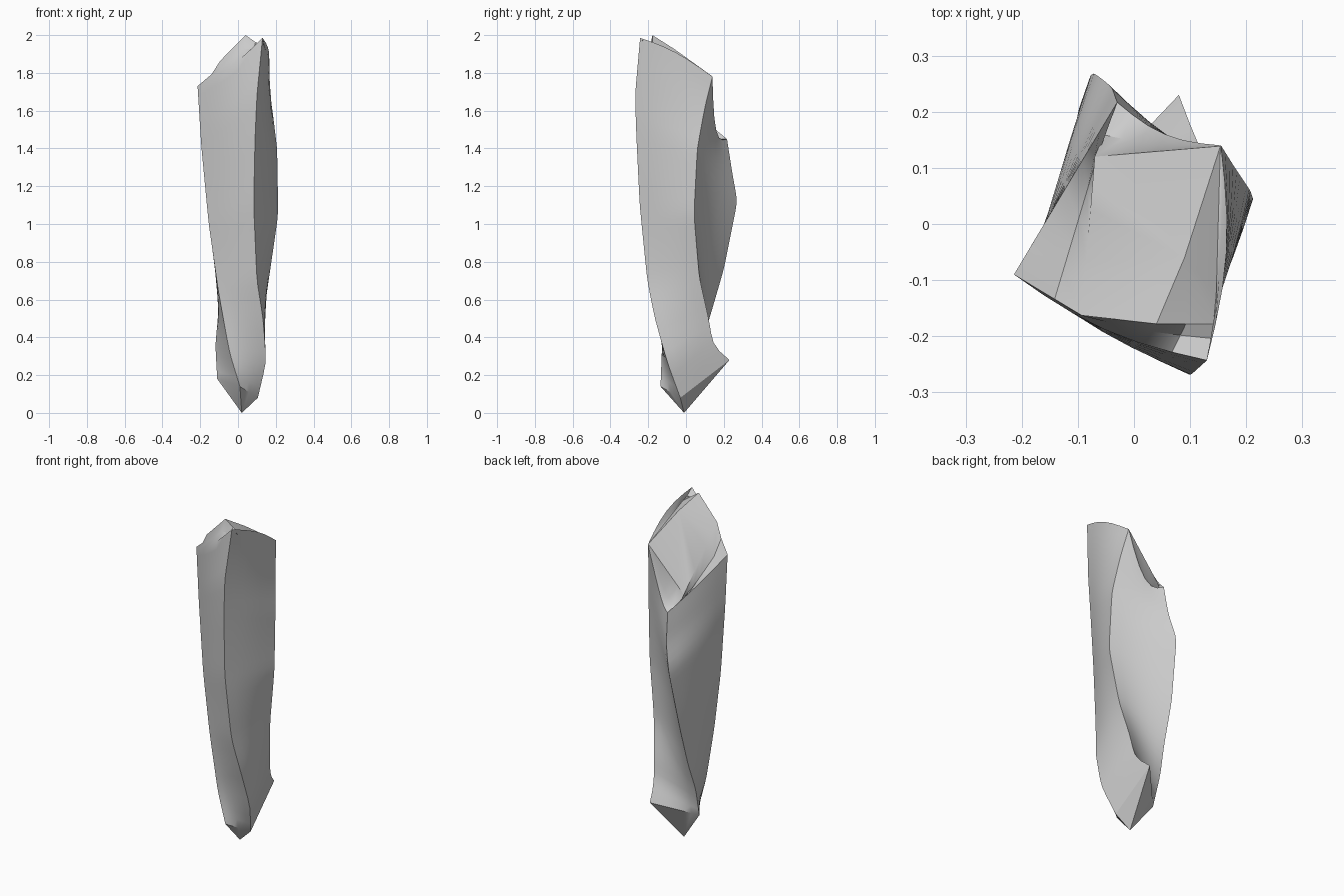
import bpy, bmesh, math
from mathutils import Vector

if "Cube" in bpy.data.objects:
    bpy.data.objects.remove(bpy.data.objects["Cube"], do_unlink=True)

ROWS, COLS = 32, 6

# Four long ridges of the shard, each listed from bottom to top
front_ridge = [(.105, -.03, .08), (.15, -.10, .27), (.133, -.165, .5), (.1, -.205, .7), (.083, -.245, 1.1),
               (.09, -.262, 1.45), (.1, -.27, 1.68), (.13, -.243, 1.985)]
right_ridge = [(.08, .23, .28), (.112, .145, .35), (.13, .12, .5), (.165, .07, .72), (.213, .042, 1.05),
               (.207, .06, 1.4), (.18, .1, 1.62), (.155, .14, 1.78)]
back_ridge = [(-.11, .03, .18), (-.12, .08, .36), (-.105, .13, .52), (-.1, .2, .76),
              (-.075, .272, 1.12), (-.04, .245, 1.27), (-.03, .217, 1.45)]
left_ridge = [(.01, -.135, .14), (-.045, -.128, .32), (-.105, -.12, .65), (-.155, -.11, 1.0),
              (-.195, -.095, 1.42), (-.214, -.09, 1.73)]
# Corners of the slanted break at the top
break_front = Vector((.145, -.178, 1.925))
break_right = Vector((.154, .139, 1.782))
break_back = Vector((-.07, .12, 1.53))
break_left = Vector((-.093, -.163, 1.865))
peak = Vector((.04, -.178, 2.0))
break_centre = Vector((.09, -.06, 1.925))
tip = Vector((.02, -.01, 0))


def sample(ridge):
    """Even samples in height along a ridge, softened once."""
    pts = [Vector(p) for p in ridge]
    out = []
    for i in range(ROWS + 1):
        z = pts[0].z + (pts[-1].z - pts[0].z) * i / ROWS
        a, b = next(((a, b) for a, b in zip(pts, pts[1:]) if z <= b.z + 1e-6))
        out.append(a.lerp(b, (z - a.z) / (b.z - a.z)))
    soft = [(out[i - 1] + 4 * out[i] + out[i + 1]) / 6 for i in range(1, ROWS)]
    return [out[0]] + soft + [out[-1]]


ridges = [sample(r) for r in (front_ridge, right_ridge, back_ridge, left_ridge)]
# For each side: swelling of the body, swelling at the rim, rim dip, groove depth
bulges = (.01, -.014, .006, .006)
rim_bulges = (.022, -.02, 0, .024)
sags = (-.025, .12, .01, .035)
grooves = (.005, .05, .06, .02)


def ring(row):
    """One closed loop around the shard."""
    t, pts = row / ROWS, []
    for side in range(4):
        a, b = ridges[side][row], ridges[(side + 1) % 4][row]
        out = Vector((b.y - a.y, a.x - b.x, 0)).normalized()
        swell = bulges[side] * math.sin(math.pi * t) + rim_bulges[side] * t ** 5
        for c in range(COLS):
            s = c / COLS
            arch = math.sin(math.pi * s)
            p = a.lerp(b, s) + out * arch * swell
            p.z -= arch * sags[side] * t ** 6
            pts.append(p)
    return pts


def break_ring():
    """Loop around the slanted break, matching the rim point for point."""
    pts = []
    for path in ((break_front, break_right), (break_right, break_back),
                 (break_back, break_left), (break_left, break_left, peak, break_front)):
        for c in range(COLS):
            f = c / COLS * (len(path) - 1)
            k = int(f)
            pts.append(path[k].lerp(path[k + 1], f - k))
    return pts


# Groove between the outer rim and the break
rim, inner = ring(ROWS), break_ring()
groove = [a.lerp(b, .6) for a, b in zip(rim, inner)]
for i, p in enumerate(groove):
    p.z -= min(grooves[i // COLS], .35 * (rim[i] - inner[i]).length)

# Skin the loops, then close the tip and the break
bm = bmesh.new()
loops = [[bm.verts.new(p) for p in r] for r in [ring(i) for i in range(ROWS + 1)] + [groove, inner]]
count = 4 * COLS
for lo, hi in zip(loops, loops[1:]):
    for i in range(count):
        j = (i + 1) % count
        bm.faces.new((lo[i], lo[j], hi[j], hi[i]))
for loop, centre in ((loops[0], tip), (loops[-1], break_centre)):
    v = bm.verts.new(centre)
    for i in range(count):
        bm.faces.new((loop[i], loop[(i + 1) % count], v))
bmesh.ops.remove_doubles(bm, verts=bm.verts, dist=.002)
bmesh.ops.recalc_face_normals(bm, faces=bm.faces)

mesh = bpy.data.meshes.new("stone_shard")
bm.to_mesh(mesh)
bm.free()
shard = bpy.data.objects.new("stone_shard", mesh)
bpy.context.collection.objects.link(shard)

# Pale grey stone
stone = bpy.data.materials.new("pale_grey_stone")
stone.use_nodes = True
colour = (.6, .6, .6, 1)
stone.diffuse_color = colour
stone.node_tree.nodes["Principled BSDF"].inputs["Base Color"].default_value = colour
mesh.materials.append(stone)

bpy.ops.object.select_all(action="DESELECT")
shard.select_set(True)
bpy.context.view_layer.objects.active = shard
bpy.ops.object.shade_smooth_by_angle(angle=math.radians(32))
